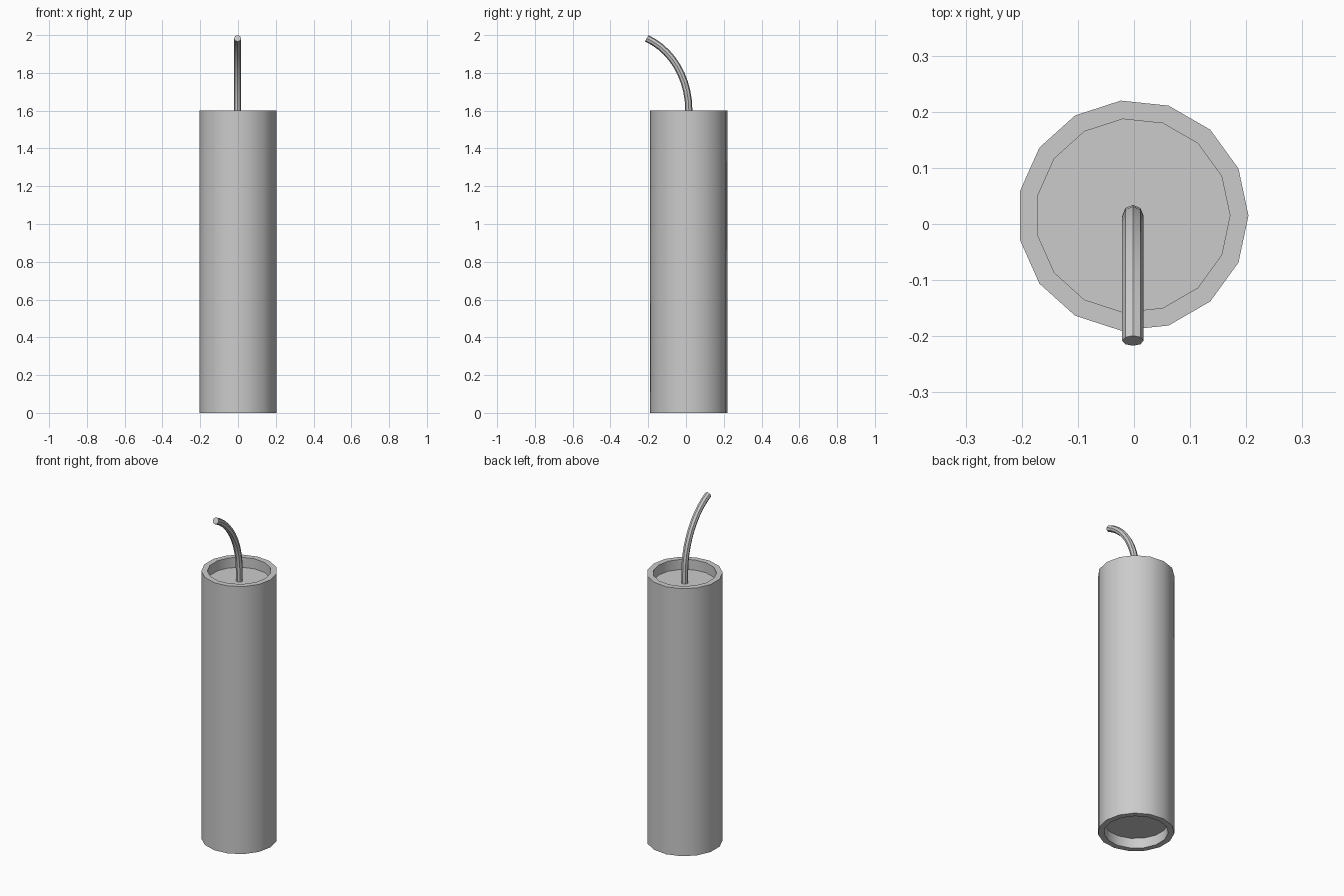
import bpy, bmesh, math
from mathutils import Vector
from mathutils.geometry import interpolate_bezier

if "Cube" in bpy.data.objects:
    bpy.data.objects.remove(bpy.data.objects["Cube"])

CX, CY = -0.002, 0.015


def loft(name, rings, angle):
    """Skin a list of equal-sized rings and cap both ends."""
    bm = bmesh.new()
    loops = [[bm.verts.new(p) for p in ring] for ring in rings]
    n = len(loops[0])
    for a, b in zip(loops, loops[1:]):
        for i in range(n):
            j = (i + 1) % n
            bm.faces.new((a[i], a[j], b[j], b[i]))
    bm.faces.new(loops[0])
    bm.faces.new(loops[-1])
    bmesh.ops.recalc_face_normals(bm, faces=bm.faces)
    mesh = bpy.data.meshes.new(name)
    bm.to_mesh(mesh)
    bm.free()
    obj = bpy.data.objects.new(name, mesh)
    bpy.context.collection.objects.link(obj)
    bpy.ops.object.select_all(action='DESELECT')
    obj.select_set(True)
    bpy.context.view_layer.objects.active = obj
    bpy.ops.object.shade_smooth_by_angle(angle=math.radians(angle))
    return obj


def ring(centre, u, v, radius, sides):
    steps = [2 * math.pi * i / sides for i in range(sides)]
    return [centre + radius * (math.cos(t) * u + math.sin(t) * v) for t in steps]


X, Y = Vector((1, 0, 0)), Vector((0, 1, 0))

# Tube body: 15-sided, with a recess at each end
profile = [(0.173, 0.06), (0.173, 0), (0.206, 0),
           (0.206, 1.6), (0.173, 1.6), (0.173, 1.54)]
loft("tube_body", [ring(Vector((CX, CY, z)), X, Y, r, 15) for r, z in profile], 30)

# Fuse: octagonal cord, rising from the top recess and curling forward
path = [Vector((CX, CY, 1.54))] + interpolate_bezier(
    Vector((CX, CY, 1.60)), Vector((CX, CY, 1.78)),
    Vector((CX, -0.08, 1.925)), Vector((CX, -0.208, 1.983)), 11)
rings = []
for i, p in enumerate(path):
    tangent = (path[min(i + 1, len(path) - 1)] - path[max(i - 1, 0)]).normalized()
    rings.append(ring(p, X, tangent.cross(X), 0.019, 8))
loft("fuse", rings, 30)
